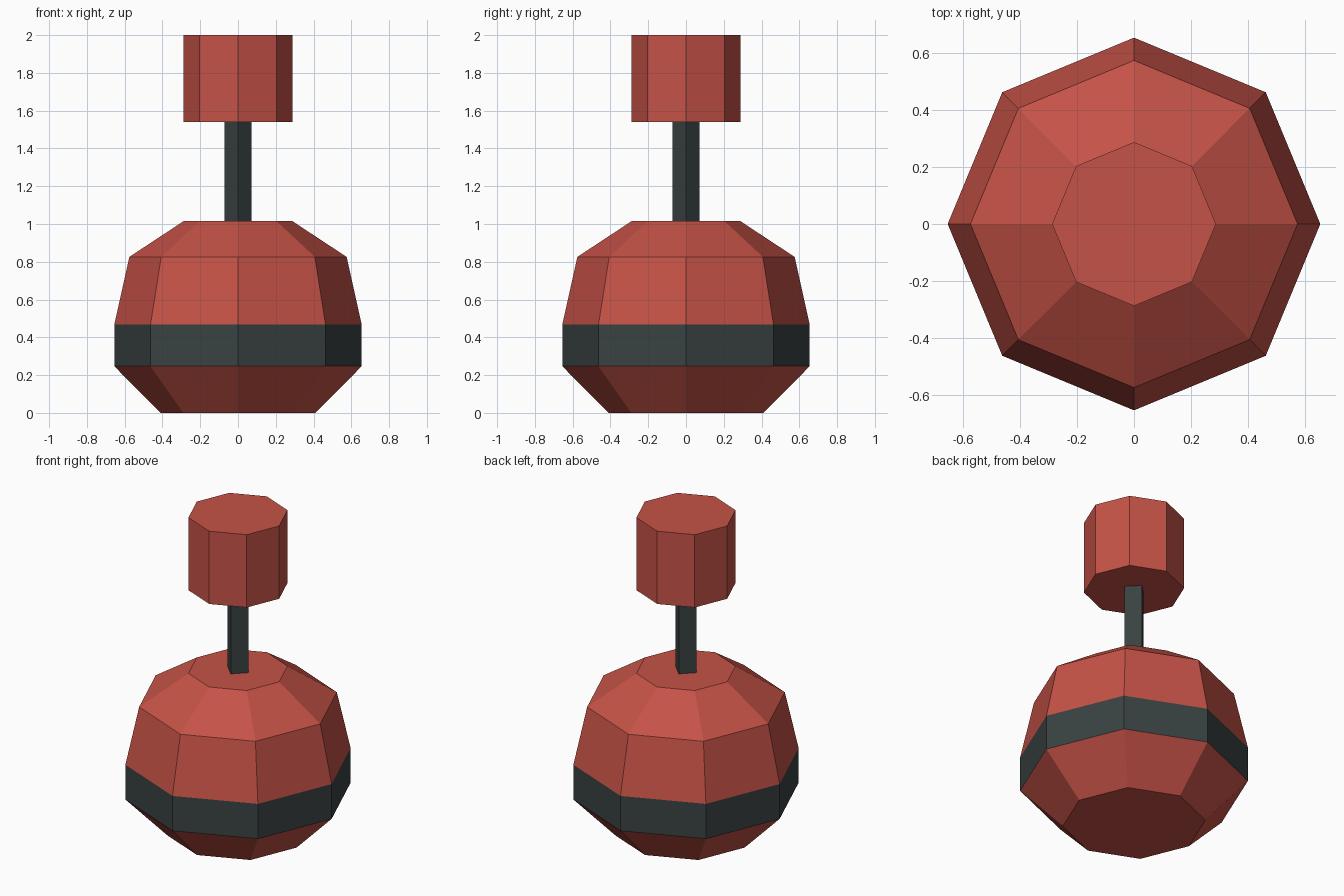
import bpy, bmesh, math

if "Cube" in bpy.data.objects:
    bpy.data.objects.remove(bpy.data.objects["Cube"])


def make_material(name, rgb):
    mat = bpy.data.materials.new(name)
    mat.diffuse_color = (*rgb, 1.0)
    mat.use_nodes = True
    mat.node_tree.nodes["Principled BSDF"].inputs["Base Color"].default_value = mat.diffuse_color
    return mat


RED = make_material("muted_red", (0.56, 0.085, 0.063))
DARK = make_material("dark_slate", (0.042, 0.054, 0.054))


def lathe(name, profile, sides, mats, pick=lambda z: 0):
    """Capped faceted solid from (radius, height) rings, corners on the axes."""
    bm = bmesh.new()
    rings = []
    for r, z in profile:
        rings.append([bm.verts.new((r * math.cos(2 * math.pi * i / sides),
                                    r * math.sin(2 * math.pi * i / sides), z))
                      for i in range(sides)])
    for low, high in zip(rings, rings[1:]):
        for i in range(sides):
            j = (i + 1) % sides
            bm.faces.new((low[i], low[j], high[j], high[i]))
    bm.faces.new(rings[0][::-1])
    bm.faces.new(rings[-1])
    for face in bm.faces:
        face.material_index = pick(face.calc_center_median().z)
    mesh = bpy.data.meshes.new(name)
    bm.to_mesh(mesh)
    bm.free()
    for mat in mats:
        mesh.materials.append(mat)
    obj = bpy.data.objects.new(name, mesh)
    bpy.context.collection.objects.link(obj)
    return obj


# Rounded eight-sided body with a dark belt
BELT_LOW, BELT_HIGH = 0.247, 0.467
lathe("body",
      [(0.41, 0.0), (0.655, BELT_LOW), (0.655, BELT_HIGH),
       (0.575, 0.826), (0.288, 1.015)],
      8, [RED, DARK], lambda z: int(BELT_LOW < z < BELT_HIGH))

# Square stem joining body and handle
lathe("stem", [(0.072, 1.01), (0.072, 1.545)], 4, [DARK])

# Eight-sided handle
lathe("handle", [(0.288, 1.54), (0.288, 2.0)], 8, [RED])
